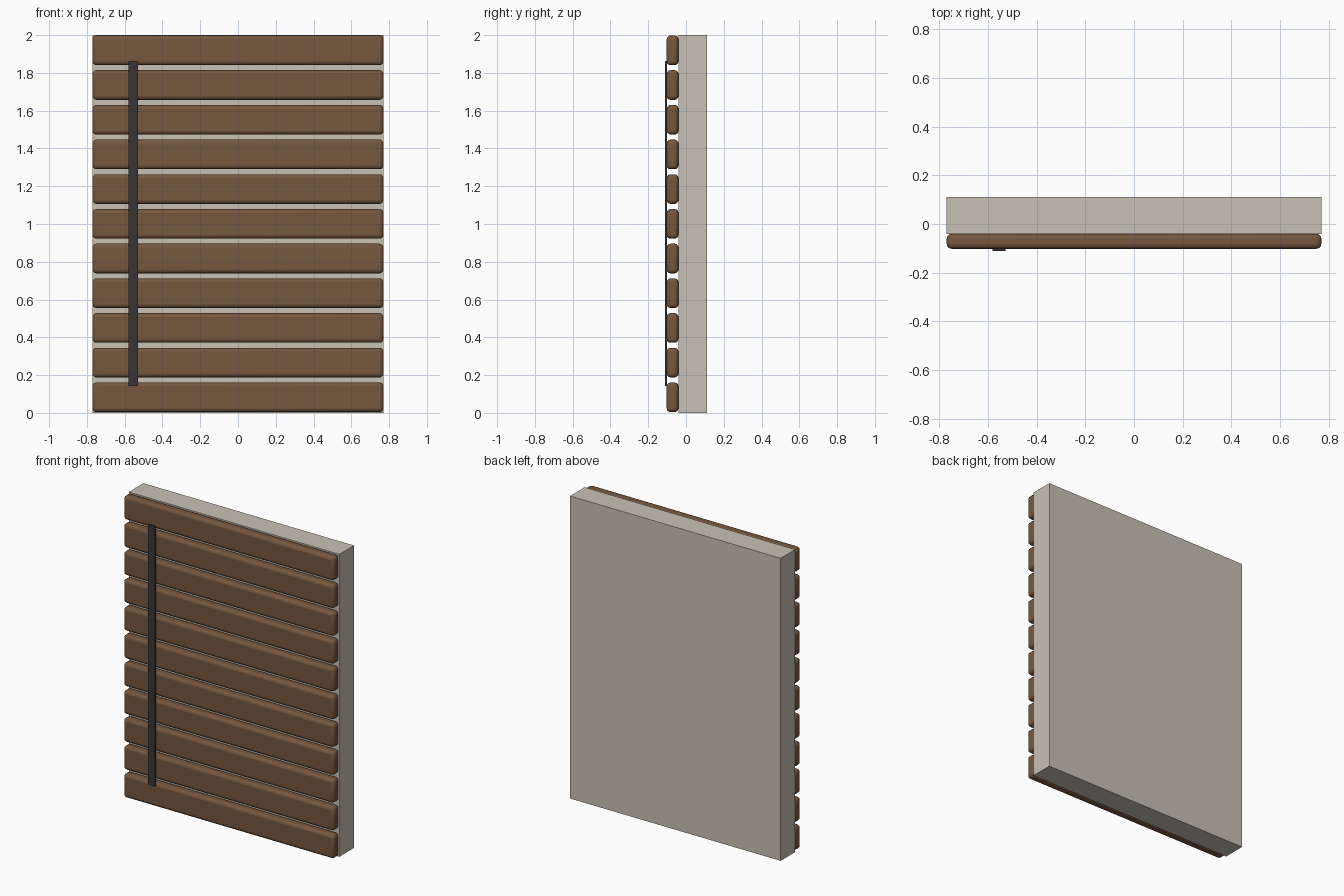
import bpy

if "Cube" in bpy.data.objects:
    bpy.data.objects.remove(bpy.data.objects["Cube"])


def material(name, rgb):
    m = bpy.data.materials.new(name)
    m.diffuse_color = (*rgb, 1)
    m.use_nodes = True
    m.node_tree.nodes["Principled BSDF"].inputs["Base Color"].default_value = m.diffuse_color
    return m


def box(name, lo, hi, mat, bevel=0):
    bpy.ops.mesh.primitive_cube_add(size=1, location=[(a + b) / 2 for a, b in zip(lo, hi)])
    ob = bpy.context.object
    ob.name = name
    ob.scale = [b - a for a, b in zip(lo, hi)]
    bpy.ops.object.transform_apply(location=False, rotation=False, scale=True)
    ob.data.materials.append(mat)
    if bevel:
        mod = ob.modifiers.new("rounded_edges", "BEVEL")
        mod.width = bevel
        mod.segments = 3
        bpy.ops.object.shade_smooth_by_angle()
    return ob


plaster = material("plaster", (0.58, 0.54, 0.46))
wood = material("wood", (0.18, 0.095, 0.048))
metal = material("dark_metal", (0.04, 0.036, 0.036))

HALF_W = 0.77
COUNT = 11
SLAT_H = 0.157
PITCH = (1.998 - 0.004 - SLAT_H) / (COUNT - 1)

# Solid wall panel behind the slats
box("backing_panel", (-HALF_W, -0.041, 0), (HALF_W, 0.111, 2), plaster)

# Horizontal rounded wooden slats
for i in range(COUNT):
    z = 0.004 + i * PITCH
    box(f"slat_{i + 1}", (-HALF_W, -0.102, z), (HALF_W, -0.04, z + SLAT_H), wood, 0.02)

# Thin vertical strip across the slat fronts
box("vertical_strip", (-0.581, -0.112, 0.143), (-0.529, -0.101, 1.862), metal)
